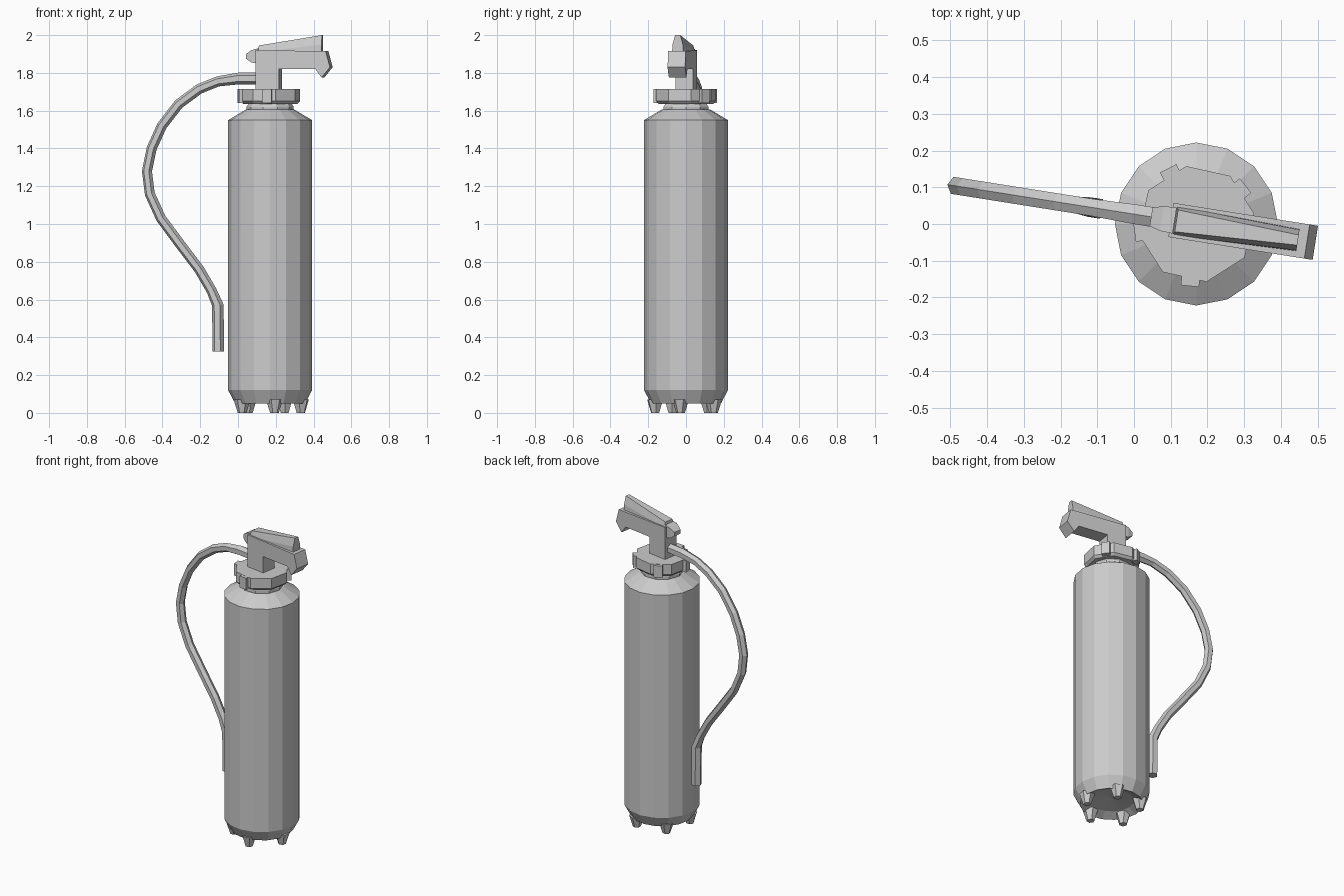
import bpy, bmesh, math
from mathutils import Matrix, Vector

if "Cube" in bpy.data.objects:
    bpy.data.objects.remove(bpy.data.objects["Cube"], do_unlink=True)

grey = bpy.data.materials.new("plain_grey")
grey.diffuse_color = (0.6, 0.6, 0.6, 1)
grey.use_nodes = True
grey.node_tree.nodes["Principled BSDF"].inputs["Base Color"].default_value = (0.6, 0.6, 0.6, 1)

CENTRE = (0.17, 0, 0)
TURN = math.radians(-9)      # valve, lever and hose share one slanted plane


def finish(name, bm, turn=0.0):
    bmesh.ops.recalc_face_normals(bm, faces=bm.faces[:])
    mesh = bpy.data.meshes.new(name)
    bm.to_mesh(mesh)
    bm.free()
    mesh.materials.append(grey)
    obj = bpy.data.objects.new(name, mesh)
    obj.location = CENTRE
    obj.rotation_euler.z = turn
    bpy.context.collection.objects.link(obj)
    return obj


def lathe(name, profile, sides, turn=0.0):
    """Spin (radius, z) points; a radius of 0 closes to a point."""
    bm = bmesh.new()
    verts = [bm.verts.new((r, 0, z)) for r, z in profile]
    edges = [bm.edges.new(pair) for pair in zip(verts, verts[1:])]
    bmesh.ops.spin(bm, geom=verts + edges, cent=(0, 0, 0), axis=(0, 0, 1),
                   angle=math.tau, steps=sides, use_merge=True)
    bmesh.ops.remove_doubles(bm, verts=bm.verts[:], dist=0.0005)
    return finish(name, bm, turn)


def slab(name, outline, half_width):
    """Extrude an upright (along, z) outline across the slanted plane."""
    bm = bmesh.new()
    face = bm.faces.new([bm.verts.new((u, -half_width, z)) for u, z in outline])
    grown = bmesh.ops.extrude_face_region(bm, geom=[face])["geom"]
    moved = [g for g in grown if isinstance(g, bmesh.types.BMVert)]
    bmesh.ops.translate(bm, verts=moved, vec=(0, 2 * half_width, 0))
    return finish(name, bm, TURN)


def hull(name, points):
    """Convex solid from (along, half width, z) points mirrored across the plane."""
    bm = bmesh.new()
    for u, w, z in points:
        for side in (-1, 1):
            bm.verts.new((u, side * w, z))
    bmesh.ops.convex_hull(bm, input=bm.verts[:])
    return finish(name, bm, TURN)


# Tank with chamfered foot, shoulder and recessed underside
lathe("tank", [(0, 0.09), (0.13, 0.075), (0.185, 0.05), (0.222, 0.12),
               (0.222, 1.55), (0.13, 1.605), (0, 1.605)], 16)

# Neck and collar nut
lathe("neck", [(0, 1.6), (0.125, 1.6), (0.125, 1.62), (0.105, 1.65), (0, 1.65)], 10)
lathe("collar", [(0, 1.635), (0.145, 1.635), (0.16, 1.65), (0.16, 1.715), (0, 1.715)],
      8, math.radians(10))

# Small lugs around the collar
bm = bmesh.new()
for angle in (-96, -172, 38, 117):
    place = Matrix.Rotation(math.radians(angle), 4, 'Z') @ Matrix.Translation((0.145, 0, 1.677))
    bmesh.ops.create_cube(bm, size=1, matrix=place @ Matrix.Diagonal((0.05, 0.05, 0.075, 1)))
finish("collar_lugs", bm)

# Five tapered feet
bm = bmesh.new()
for i in range(5):
    place = Matrix.Rotation(math.radians(-10 + 72 * i), 4, 'Z') @ Matrix.Translation((0.165, 0, 0.035))
    bmesh.ops.create_cone(bm, cap_ends=True, segments=6, radius1=0.023, radius2=0.045,
                          depth=0.07, matrix=place)
finish("feet", bm)

# Valve block with the fixed lower handle and its hooked tip
slab("valve_and_handle", [(-0.07, 1.7), (0.055, 1.7), (0.055, 1.82), (0.25, 1.82),
                          (0.283, 1.775), (0.328, 1.83), (0.305, 1.915), (-0.07, 1.92)], 0.047)

# Squeeze lever, tapering to a narrow ridge
hull("squeeze_lever", [(-0.06, 0.04, 1.91), (0.28, 0.03, 1.91), (-0.055, 0.03, 1.945),
                       (0.28, 0.014, 2.0), (0.28, 0.028, 1.95)])

# Pivot knob behind the lever
hull("pivot_knob", [(-0.06, 0.036, 1.85), (-0.06, 0.036, 1.93), (-0.125, 0.026, 1.875),
                    (-0.125, 0.026, 1.9), (-0.095, 0.034, 1.855), (-0.095, 0.034, 1.92)])

# Hose swept along its path with a six-sided section
path = [(-0.06, 1.77), (-0.17, 1.77), (-0.28, 1.755), (-0.38, 1.715), (-0.49, 1.635),
        (-0.58, 1.52), (-0.635, 1.4), (-0.66, 1.28), (-0.645, 1.16), (-0.585, 1.03),
        (-0.48, 0.89), (-0.38, 0.76), (-0.315, 0.65), (-0.28, 0.57), (-0.278, 0.325)]
bm = bmesh.new()
rings = []
for i, (u, z) in enumerate(path):
    before, after = path[max(i - 1, 0)], path[min(i + 1, len(path) - 1)]
    along = Vector((after[0] - before[0], 0, after[1] - before[1])).normalized()
    across = Vector((0, 1, 0))
    normal = along.cross(across)
    radius = 0.031 if i < 2 or i > 12 else 0.027
    rings.append([bm.verts.new(Vector((u, 0, z)) + radius * (
        math.cos(a) * normal + math.sin(a) * across))
        for a in (math.tau * k / 6 for k in range(6))])
for lower, upper in zip(rings, rings[1:]):
    for k in range(6):
        n = (k + 1) % 6
        bm.faces.new((lower[k], lower[n], upper[n], upper[k]))
bm.faces.new(rings[0])
bm.faces.new(rings[-1])
finish("hose", bm, TURN)
